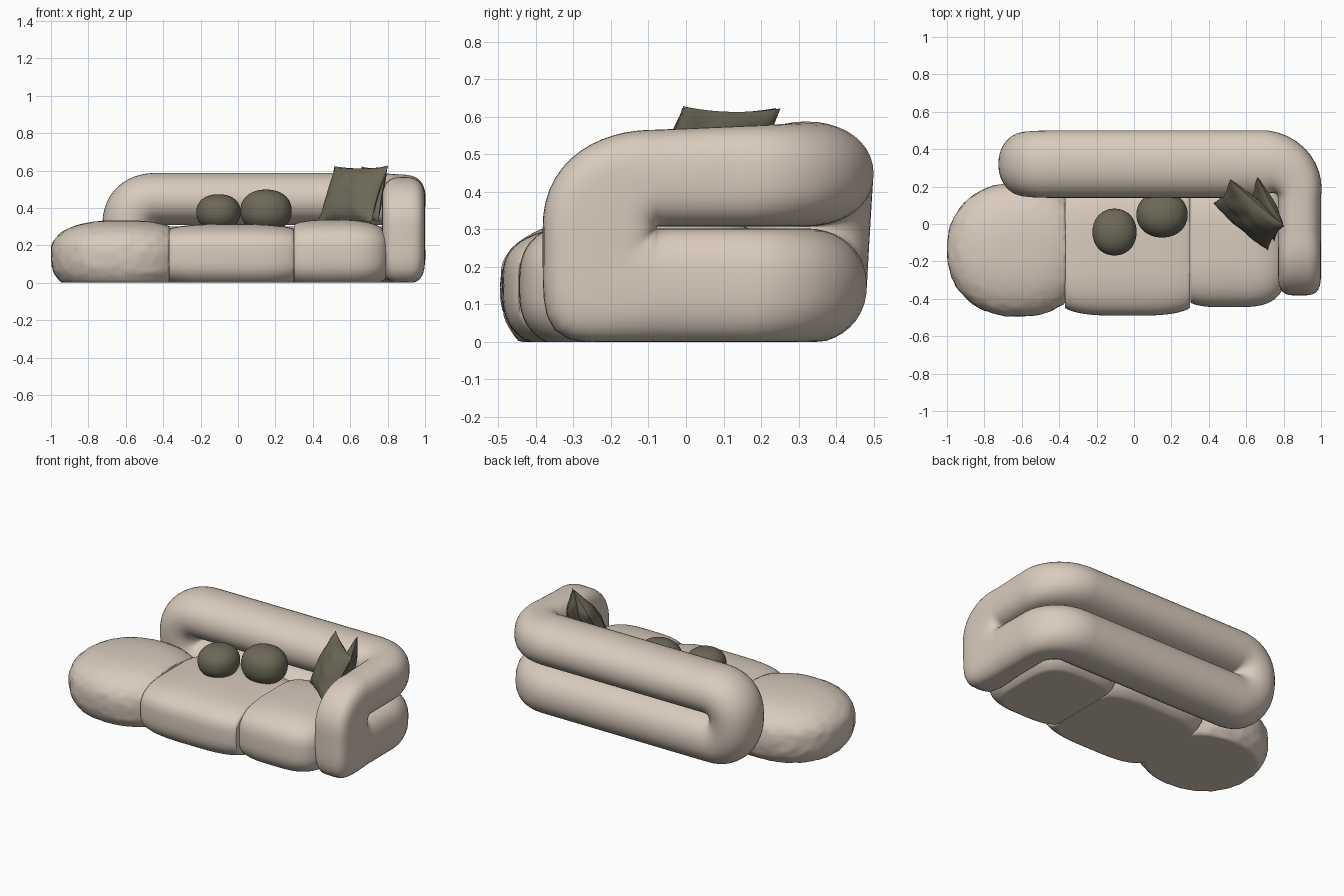
import bpy, bmesh
from math import sin, cos, pi, copysign
from mathutils import Vector, noise

cube = bpy.data.objects.get("Cube")
if cube:
    bpy.data.objects.remove(cube)


def material(name, rgb):
    m = bpy.data.materials.new(name)
    m.use_nodes = True
    m.diffuse_color = (*rgb, 1)
    m.node_tree.nodes["Principled BSDF"].inputs["Base Color"].default_value = (*rgb, 1)
    return m


cream = material("cream fabric", (0.7, 0.6, 0.51))
olive = material("olive fabric", (0.153, 0.14, 0.097))


def spow(v, n):
    """Signed power that turns a circle into a superellipse."""
    return copysign(abs(v) ** (2 / n), v)


def mix(a, b, t):
    return a + (b - a) * min(max(t, 0), 1)


def skin(name, rows, mat, wrap_rows=False, weld=True):
    """Joins closed rings of points with quads and makes a smooth object."""
    bm = bmesh.new()
    grid = [[bm.verts.new(p) for p in row] for row in rows]
    nr, nc = len(grid), len(grid[0])
    for i in range(nr if wrap_rows else nr - 1):
        for j in range(nc):
            a, b = grid[i], grid[(i + 1) % nr]
            k = (j + 1) % nc
            bm.faces.new((a[j], a[k], b[k], b[j]))
    if weld:
        bmesh.ops.remove_doubles(bm, verts=bm.verts, dist=1e-4)
    bmesh.ops.recalc_face_normals(bm, faces=bm.faces)
    me = bpy.data.meshes.new(name)
    bm.to_mesh(me)
    bm.free()
    me.materials.append(mat)
    ob = bpy.data.objects.new(name, me)
    bpy.context.collection.objects.link(ob)
    bpy.ops.object.select_all(action="DESELECT")
    ob.select_set(True)
    bpy.context.view_layer.objects.active = ob
    bpy.ops.object.shade_smooth_by_angle(angle=0.9)
    return ob


def puff(name, center, half, below, mat, plan=2.0, side=2.0, rough=0, left=-2, right=2, nu=96, nv=48):
    """Superellipsoid cushion, cut flat at the floor and at the seams beside it."""
    rows = []
    for i in range(nv + 1):
        f = -pi / 2 + pi * i / nv
        ring = spow(cos(f), side)
        row = []
        for j in range(nu):
            a = 2 * pi * j / nu
            d = Vector((ring * spow(cos(a), plan), ring * spow(sin(a), plan), spow(sin(f), side)))
            tall = half[2] if d.z > 0 else below
            p = Vector(center) + Vector((d.x * half[0], d.y * half[1], d.z * tall))
            p += d * noise.noise(p * 28) * rough * ring ** 4
            p.x = min(max(p.x, left), right)
            p.z = max(p.z, 0)
            row.append(p)
        rows.append(row)
    return skin(name, rows, mat)


# Back and arm: one folded bolster that follows an L-shaped plan
BACK, TURN, ARM = 1.145, 0.17, 0.225
BEND = TURN * pi / 2
LENGTH = BACK + BEND + ARM
X0, Y0, SLIT = -0.43, 0.32, 0.305


def plan_point(s, w):
    """Maps distance along the L and outward offset to x and y."""
    if s < BACK:
        return X0 + s, Y0 + w
    cx, cy = X0 + BACK, Y0 - TURN
    if s < BACK + BEND:
        a = pi / 2 - (s - BACK) / TURN
        return cx + (TURN + w) * cos(a), cy + (TURN + w) * sin(a)
    return cx + TURN + w, cy - (s - BACK - BEND)


def bolster_ring(s, theta):
    c, d = cos(theta), sin(theta)
    over = (s - BACK) / BEND
    tall = mix(0.285, 0.263, (s - BACK) / (BEND + ARM)) if d > 0 else 0.313
    square = 6 if d < 0 and s > BACK + BEND else 2.2
    long = 0.31 if s > BACK else 0.298
    reach = ((abs(c) / long) ** square + (abs(d) / tall) ** square) ** (-1 / square)
    width = mix(0.18, 0.115, over) * (1 + 0.05 * (d - 1) * (1 - mix(0, 1, over)))
    soft = mix(2.1, 2.6, over) + 1.2 * max(c, 0) * mix(0, 1, over)
    ring = []
    for j in range(40):
        f = 2 * pi * j / 40
        r = reach / 2 * (1 + 0.98 * spow(cos(f), soft))
        x, y = plan_point(s + r * c, width * spow(sin(f), soft))
        ring.append((x, y, max(SLIT + r * d, 0)))
    return ring


N, M = 60, 28
loop = [(LENGTH * i / N, pi / 2) for i in range(N)]
loop += [(LENGTH, pi / 2 - pi * i / M) for i in range(M)]
loop += [(LENGTH * (1 - i / N), -pi / 2) for i in range(N)]
loop += [(0, -pi / 2 - pi * i / M) for i in range(M)]
skin("back_and_arm", [bolster_ring(*p) for p in loop], cream, wrap_rows=True, weld=False)

# Seats, pressed against each other at the seams
puff("middle_seat", (-0.035, -0.13, 0.15), (0.45, 0.36, 0.164), 0.19, cream, 3.6, 3.1, left=-0.37, right=0.3)
puff("corner_seat", (0.51, -0.1, 0.15), (0.315, 0.345, 0.187), 0.19, cream, 3.6, 3, left=0.302)
puff("round_seat", (-0.62, -0.138, 0.15), (0.38, 0.357, 0.184), 0.235, cream, 2.2, 2.5, rough=0.007, right=-0.366)

# Ball cushions
puff("left_ball_cushion", (-0.104, -0.043, 0.378), (0.118, 0.125, 0.095), 0.1, olive, 2.1, 2.2)
puff("right_ball_cushion", (0.15, 0.05, 0.384), (0.137, 0.122, 0.114), 0.11, olive, 2.1, 2.2)


# Square throw cushions with pinched corners
def throw_cushion(name, center, across, up, thick, n=24):
    center, across, up = Vector(center), Vector(across), Vector(up)
    normal = across.cross(up).normalized()
    rows = []
    for i in range(n + 1):
        v = -1 + 2 * i / n
        front, back = [], []
        for j in range(n + 1):
            u = -1 + 2 * j / n
            p = center + across * u * (1 - 0.08 * (1 - v * v)) + up * v * (1 - 0.08 * (1 - u * u))
            crease = 1 + 0.2 * noise.noise(Vector((u * 2, v * 2, thick)))
            h = thick * ((1 - u * u) * (1 - v * v)) ** 0.5 * crease
            front.append(p + normal * h)
            back.append(p - normal * h)
        rows.append(front + back[::-1])
    return skin(name, rows, olive)


throw_cushion("front_throw_cushion", (0.615, 0.05, 0.473), (0.145, -0.125, 0), (0.045, 0.065, 0.15), 0.06)
throw_cushion("rear_throw_cushion", (0.705, 0.08, 0.475), (0.07, -0.13, 0.003), (0.025, 0.042, 0.15), 0.042)
